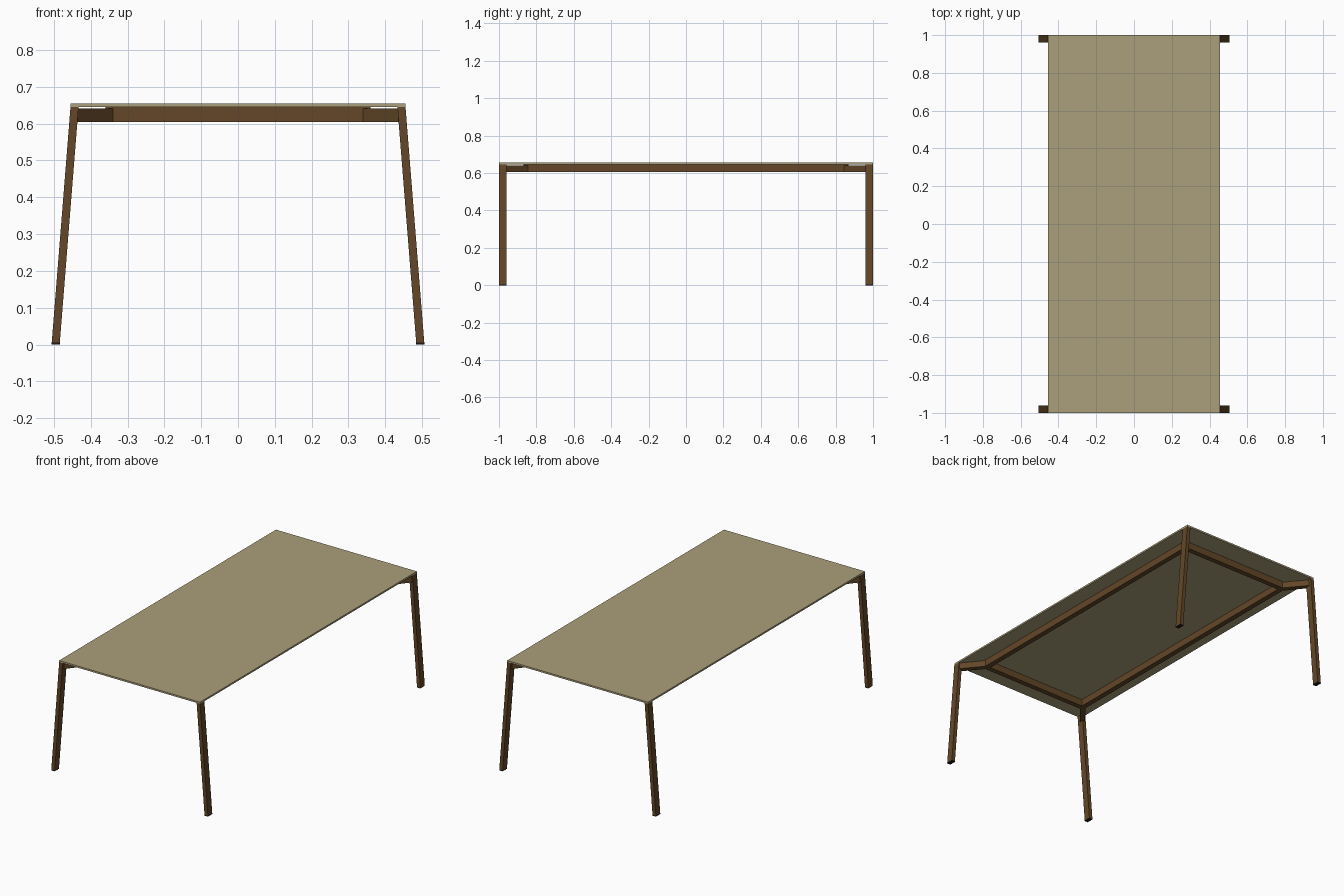
import bpy
import bmesh

if "Cube" in bpy.data.objects:
    bpy.data.objects.remove(bpy.data.objects["Cube"], do_unlink=True)


def make_material(name, colour):
    mat = bpy.data.materials.new(name)
    mat.use_nodes = True
    mat.diffuse_color = (*colour, 1)
    bsdf = mat.node_tree.nodes["Principled BSDF"]
    bsdf.inputs["Base Color"].default_value = (*colour, 1)
    bsdf.inputs["Roughness"].default_value = 0.7
    return mat


sand = make_material("sand top", (0.41, 0.35, 0.2))
brown = make_material("brown wood", (0.125, 0.063, 0.021))
black = make_material("black foot", (0.012, 0.01, 0.008))


def prism(name, bottom, z0, z1, mat, top=None):
    """Solid between a bottom outline at z0 and a top outline at z1."""
    bm = bmesh.new()
    low = [bm.verts.new((x, y, z0)) for x, y in bottom]
    high = [bm.verts.new((x, y, z1)) for x, y in (top or bottom)]
    bm.faces.new(low)
    bm.faces.new(high)
    n = len(low)
    for i in range(n):
        j = (i + 1) % n
        bm.faces.new((low[i], low[j], high[j], high[i]))
    bmesh.ops.recalc_face_normals(bm, faces=bm.faces)
    mesh = bpy.data.meshes.new(name)
    bm.to_mesh(mesh)
    bm.free()
    mesh.materials.append(mat)
    obj = bpy.data.objects.new(name, mesh)
    bpy.context.collection.objects.link(obj)
    return obj


def rect(x0, x1, y0, y1):
    return [(x0, y0), (x1, y0), (x1, y1), (x0, y1)]


SLAB_Z, TOP_Z, RAIL_Z = 0.645, 0.655, 0.605
RAIL_X, RAIL_Y, RAIL_W = 0.36, 0.87, 0.03

# Thin table top
prism("table_top", rect(-0.455, 0.455, -1, 1), SLAB_Z, TOP_Z, sand)

# Mitred rails of the under-frame
ix, iy = RAIL_X - RAIL_W, RAIL_Y - RAIL_W
for s, end, side in ((-1, "front", "right"), (1, "back", "left")):
    prism(f"{end}_rail", [(-RAIL_X, s * RAIL_Y), (RAIL_X, s * RAIL_Y),
                          (ix, s * iy), (-ix, s * iy)], RAIL_Z, SLAB_Z, brown)
    prism(f"{side}_rail", [(s * RAIL_X, -RAIL_Y), (s * RAIL_X, RAIL_Y),
                           (s * ix, iy), (s * ix, -iy)], RAIL_Z, SLAB_Z, brown)

# Splayed legs, foot pads and diagonal corner struts
strut = [(0.34, RAIL_Y), (0.436, 0.985), (0.454, 0.962), (RAIL_X, 0.845), (ix, iy)]
for sx, side in ((-1, "right"), (1, "left")):
    for sy, end in ((-1, "front"), (1, "back")):
        def place(points):
            return [(sx * x, sy * y) for x, y in points]

        foot = place(rect(0.484, 0.506, 0.96, 1))
        head = place(rect(0.433, 0.455, 0.96, 1))
        prism(f"{end}_{side}_leg", foot, 0.005, SLAB_Z, brown, head)
        prism(f"{end}_{side}_foot_pad", foot, 0, 0.005, black)
        prism(f"{end}_{side}_strut", place(strut), RAIL_Z, SLAB_Z - 0.004, brown)
